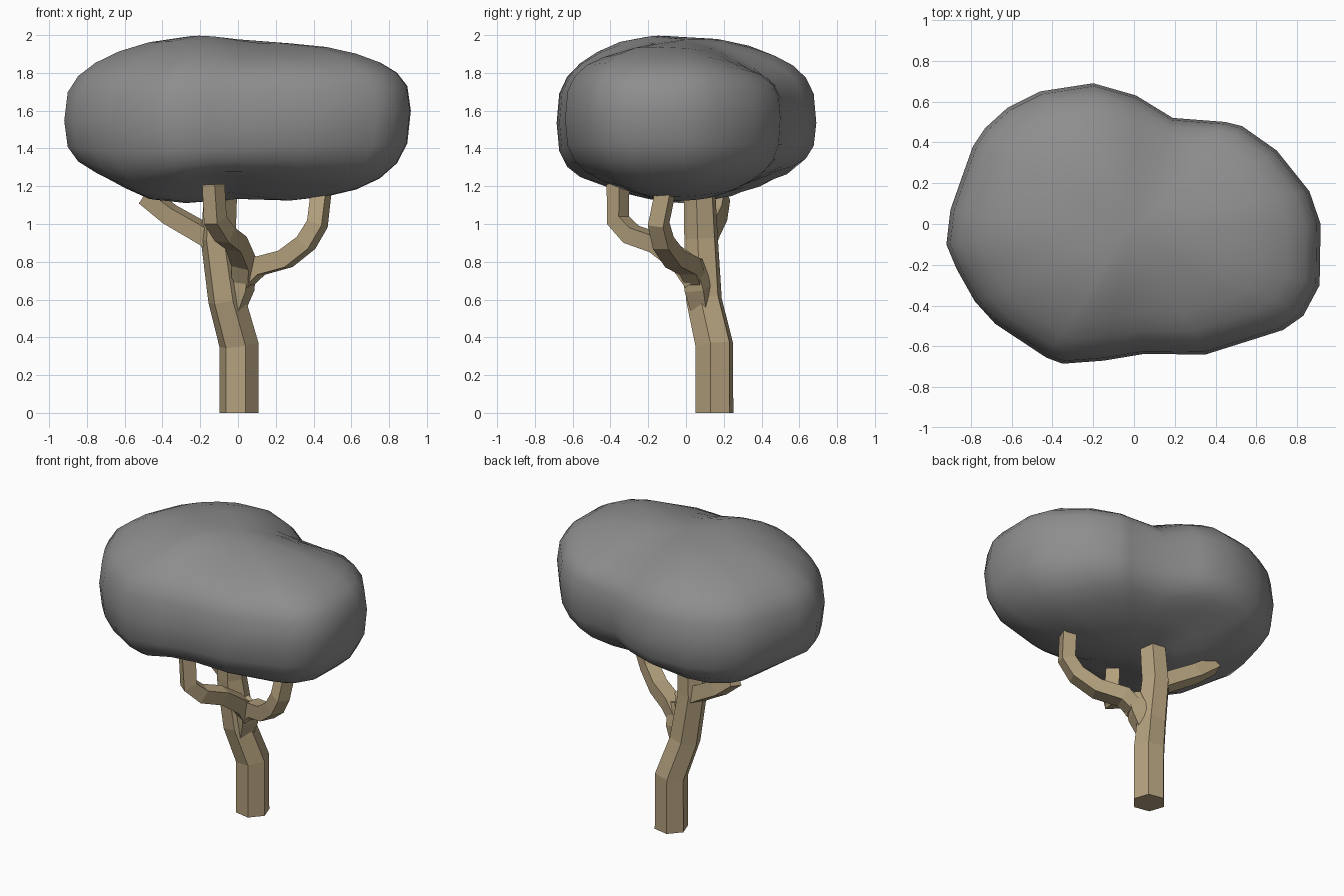
import bpy, bmesh, math
from mathutils import Vector, Matrix

if "Cube" in bpy.data.objects:
    bpy.data.objects.remove(bpy.data.objects["Cube"])


def material(name, r, g, b):
    m = bpy.data.materials.new(name)
    m.diffuse_color = (r, g, b, 1)
    m.use_nodes = True
    m.node_tree.nodes["Principled BSDF"].inputs["Base Color"].default_value = m.diffuse_color
    return m


bark = material("bark", 0.46, 0.36, 0.21)
leaves = material("leaves", 0.27, 0.27, 0.27)


def finish(name, bm, mat):
    bmesh.ops.recalc_face_normals(bm, faces=bm.faces)
    me = bpy.data.meshes.new(name)
    bm.to_mesh(me)
    bm.free()
    ob = bpy.data.objects.new(name, me)
    bpy.context.collection.objects.link(ob)
    me.materials.append(mat)
    return ob


def bridge(bm, rings):
    for a, b in zip(rings, rings[1:]):
        n = len(a)
        for i in range(n):
            j = (i + 1) % n
            bm.faces.new((a[i], a[j], b[j], b[i]))


def limb(name, path, sides, turn):
    """Faceted tube through (x, y, z, radius) points."""
    bm = bmesh.new()
    pts = [Vector(p[:3]) for p in path]
    rings, prev = [], Vector((0, 0, 1))
    frame = Matrix.Identity(3)
    for i, p in enumerate(pts):
        a = (pts[i] - pts[i - 1]).normalized() if i else None
        b = (pts[i + 1] - pts[i]).normalized() if i + 1 < len(pts) else None
        t = ((a or b) + (b or a)).normalized()
        frame = prev.rotation_difference(t).to_matrix() @ frame
        prev = t
        ring = []
        for k in range(sides):
            ang = math.radians(turn) + math.tau * k / sides
            off = Vector((math.cos(ang), math.sin(ang), 0)) * path[i][3]
            ring.append(bm.verts.new(p + frame @ off))
        rings.append(ring)
    bridge(bm, rings)
    bm.faces.new(rings[0])
    bm.faces.new(rings[-1])
    return finish(name, bm, bark)


# Trunk and branches
limb("trunk", [(0.005, 0.15, 0, .106), (0.005, 0.15, .36, .106), (-.06, .095, .6, .1),
               (-.105, .08, .92, .094), (-.09, .07, 1.2, .088)], 6, -11)
limb("fork_stub", [(-.03, .09, .52, .06), (.015, .065, .66, .078), (.04, .03, .8, .06)], 4, 20)
limb("right_branch", [(.01, .06, .68, .06), (.1, .02, .775, .07), (.25, -.06, .815, .067),
                      (.36, -.12, .9, .064), (.42, -.145, 1.0, .062), (.44, -.11, 1.17, .06)], 4, 20)
limb("front_branch", [(.03, .05, .7, .07), (.03, -.02, .8, .07), (-.01, -.16, .9, .065),
                      (-.07, -.29, .945, .065), (-.12, -.36, 1.02, .063), (-.13, -.36, 1.21, .06)], 4, 20)
limb("left_branch", [(-.1, .09, .9, .07), (-.22, .12, .97, .068), (-.36, .16, 1.05, .066),
                     (-.49, .18, 1.15, .06)], 4, 20)

# Canopy: plan outline carried over a rounded profile, with soft lumps and hollows
outline = [(.915, 0), (.86, .16), (.7, .36), (.53, .48), (.45, .5), (.19, .52), (.01, .63),
           (-.2, .69), (-.46, .65), (-.62, .57), (-.73, .47), (-.79, .38), (-.84, .24), (-.9, .07),
           (-.92, -.1), (-.87, -.22), (-.78, -.38), (-.68, -.49), (-.43, -.655), (-.35, -.685),
           (-.15, -.67), (.05, -.637), (.35, -.64), (.73, -.52), (.83, -.45), (.91, -.3)]
top_lumps = [(-.2, -.25, .05, .2), (-.15, .22, .03, .2), (-.55, 0, .03, .2),
             (.45, 0, .02, .25), (.22, .42, -.09, .18), (.5, .32, -.04, .2), (.1, -.4, -.03, .12)]
under_lumps = [(-.11, -.4, .11, .16), (.35, -.5, .06, .2), (-.1, .5, .12, .22), (-.75, 0, .08, .18),
               (-.08, 0, .02, .15), (-.42, .05, -.03, .2), (-.55, -.35, -.02, .15), (.4, .4, .05, .2)]


def lump(x, y, table):
    return sum(h * math.exp(-((x - a) ** 2 + (y - b) ** 2) / (2 * s * s)) for a, b, h, s in table)


def canopy_point(x, y, phi):
    c, s = math.cos(phi), math.sin(phi)
    x, y = x * c ** .8, y * c ** .8
    mid = 1.54 + .03 * x + .04 * x * x
    if s > 0:
        z = mid + s ** .66 * (1.95 + lump(x, y, top_lumps) - mid)
    else:
        z = mid + abs(s) ** .7 * (1.105 + lump(x, y, under_lumps) - mid)
    return Vector((x, y, z))


bm = bmesh.new()
steps = 14
rings = []
for i in range(1, steps):
    phi = -math.pi / 2 + math.pi * i / steps
    if i == steps // 2:
        phi = 0
    rings.append([bm.verts.new(canopy_point(x, y, phi)) for x, y in outline])
bridge(bm, rings)
for ring, phi in ((rings[0], -math.pi / 2), (rings[-1], math.pi / 2)):
    pole = bm.verts.new(canopy_point(0, 0, phi * .99999))
    for i in range(len(ring)):
        bm.faces.new((ring[i], ring[(i + 1) % len(ring)], pole))
for f in bm.faces:
    f.smooth = True
finish("canopy", bm, leaves)
